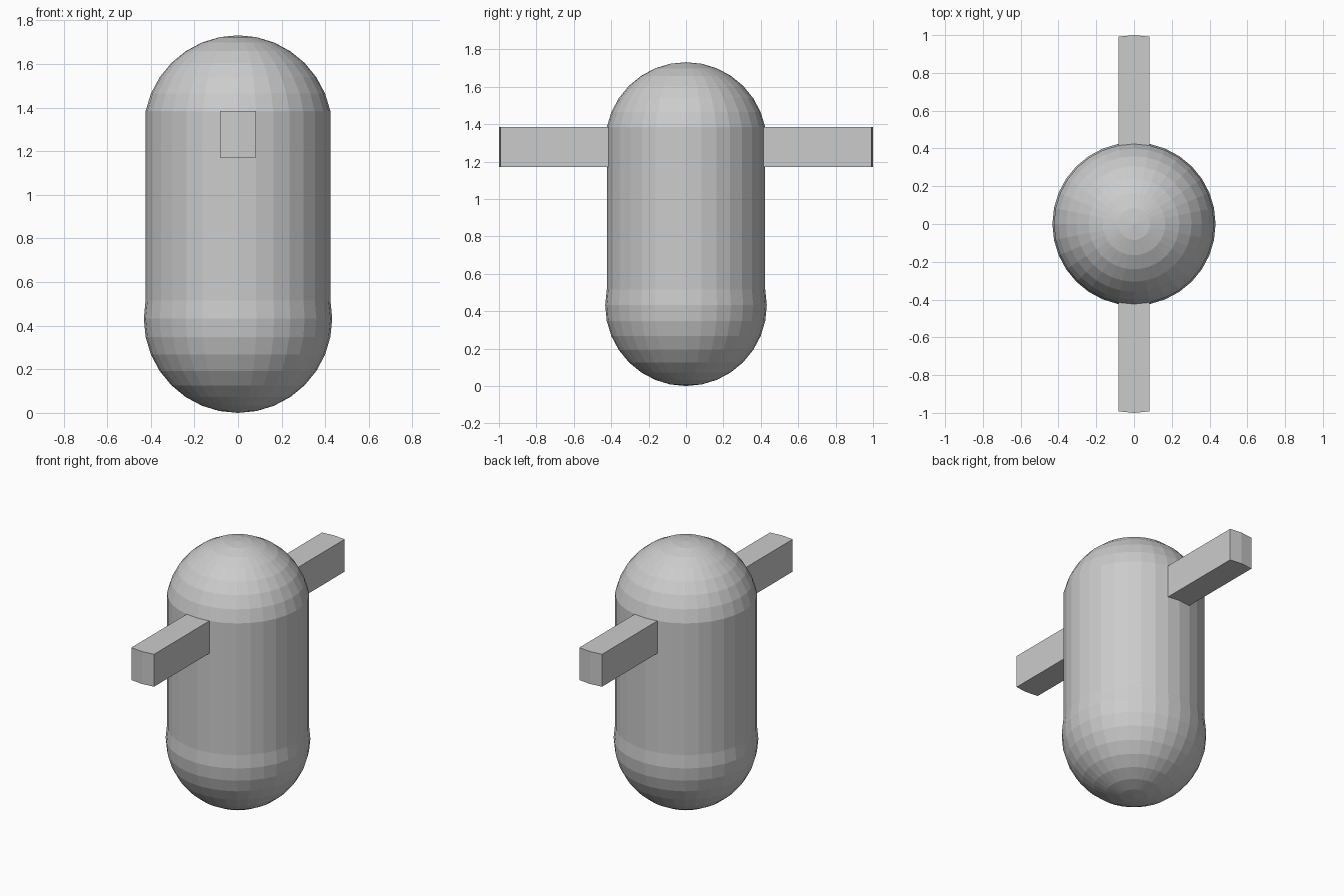
import bpy, bmesh, math
from mathutils import Vector

if "Cube" in bpy.data.objects:
    bpy.data.objects.remove(bpy.data.objects["Cube"])

SEGS, RINGS = 32, 16
R = 0.432            # radius of both end domes
HEIGHT = 1.731
ARM_LOW, REACH = 1.17, 1.0
STEP = math.pi / RINGS

grey = bpy.data.materials.new("plain grey")
grey.diffuse_color = (0.6, 0.6, 0.6, 1)
grey.use_nodes = True
grey.node_tree.nodes["Principled BSDF"].inputs["Base Color"].default_value = grey.diffuse_color

# Body profile: bottom dome passes its equator, straight wall, top dome
bottom = [(R * math.sin(i * STEP), R - R * math.cos(i * STEP)) for i in range(1, 10)]
top = [(R * math.sin(i * STEP), HEIGHT - R + R * math.cos(i * STEP)) for i in range(7, 0, -1)]
wall_radius, arm_top = top[0]
profile = bottom + [(wall_radius, ARM_LOW)] + top

# Turn the profile around the z axis
bm = bmesh.new()
rings = []
for r, z in profile:
    rings.append([bm.verts.new((r * math.cos(2 * math.pi * k / SEGS),
                                r * math.sin(2 * math.pi * k / SEGS), z))
                  for k in range(SEGS)])
low, high = bm.verts.new((0, 0, 0)), bm.verts.new((0, 0, HEIGHT))
for k in range(SEGS):
    n = (k + 1) % SEGS
    for a, b in zip(rings, rings[1:]):
        bm.faces.new((a[k], a[n], b[n], b[k]))
    bm.faces.new((low, rings[0][n], rings[0][k]))
    bm.faces.new((high, rings[-1][k], rings[-1][n]))

# Arms: pull out the two wall facets on each side
for side in (-1, 1):
    facets = []
    for f in bm.faces:
        c = f.calc_center_median()
        if ARM_LOW < c.z < arm_top and abs(c.x) < 0.06 and c.y * side > 0.3:
            facets.append(f)
    out = bmesh.ops.extrude_face_region(bm, geom=facets)
    moved = [g for g in out["geom"] if isinstance(g, bmesh.types.BMVert)]
    bmesh.ops.translate(bm, verts=moved, vec=Vector((0, side * (REACH - wall_radius), 0)))
    old = [f for f in facets if f.is_valid]
    if old:
        bmesh.ops.delete(bm, geom=old, context='FACES')

bmesh.ops.recalc_face_normals(bm, faces=bm.faces[:])
mesh = bpy.data.meshes.new("body_with_arms")
bm.to_mesh(mesh)
bm.free()
mesh.materials.append(grey)
body = bpy.data.objects.new("body_with_arms", mesh)
bpy.context.collection.objects.link(body)
